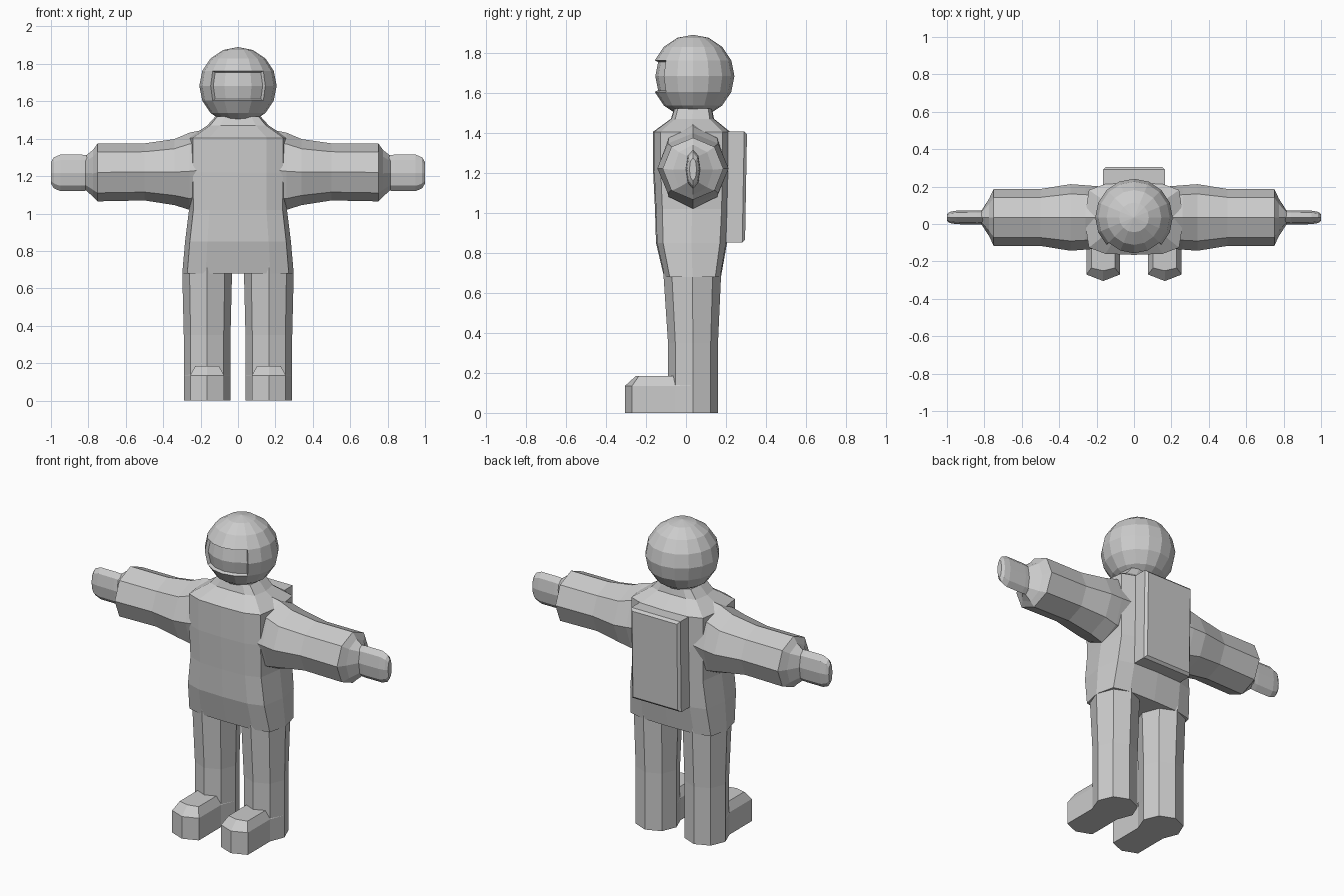
import bpy, bmesh
from math import sin, cos, pi, atan2
from mathutils import Vector

if "Cube" in bpy.data.objects:
    bpy.data.objects.remove(bpy.data.objects["Cube"])

CY = 0.035  # depth of the figure's centre line


def finish(bm, name, mirror=False):
    bmesh.ops.recalc_face_normals(bm, faces=bm.faces)
    me = bpy.data.meshes.new(name)
    bm.to_mesh(me)
    bm.free()
    ob = bpy.data.objects.new(name, me)
    bpy.context.collection.objects.link(ob)
    if mirror:
        ob.modifiers.new("Mirror", 'MIRROR')
    return ob


def loft(name, rings, mirror=False):
    """Skin a list of equal-length point rings and cap both ends."""
    bm = bmesh.new()
    vs = [[bm.verts.new(p) for p in r] for r in rings]
    n = len(vs[0])
    for a, b in zip(vs, vs[1:]):
        for i in range(n):
            bm.faces.new((a[i], a[(i + 1) % n], b[(i + 1) % n], b[i]))
    bm.faces.new(vs[0])
    bm.faces.new(vs[-1])
    return finish(bm, name, mirror)


OCT = [(cos(i * pi / 4), sin(i * pi / 4)) for i in range(8)]


def leg_ring(z, hx, yf, yb, cx=0.165):
    c, h = (yf + yb) / 2, (yb - yf) / 2
    return [(cx + hx * u, c + h * v, z) for u, v in OCT]


def arm_ring(x, hy, z0, z1):
    c, h = (z0 + z1) / 2, (z1 - z0) / 2
    return [(x, CY + hy * u, c + h * v) for u, v in OCT]


# Torso: boxy rounded section, from hips to collar
HALF = [(0, -1), (0.58, -0.97), (0.91, -0.8), (1, 0), (0.91, 0.8), (0.58, 0.97), (0, 1)]
SECTION = HALF + [(-u, v) for u, v in HALF[-2:0:-1]]


def torso_ring(z, hx, yf, yb):
    c, h = (yf + yb) / 2, (yb - yf) / 2
    return [(hx * u, c + h * v, z) for u, v in SECTION]


loft("torso", [torso_ring(*r) for r in (
    (0.68, 0.298, -0.11, 0.175), (0.85, 0.283, -0.15, 0.205),
    (1.02, 0.262, -0.155, 0.215), (1.22, 0.265, -0.165, 0.22),
    (1.405, 0.265, -0.165, 0.22), (1.47, 0.165, -0.075, 0.14),
    (1.52, 0.12, -0.06, 0.13))])

# Legs
loft("leg", [leg_ring(*r) for r in (
    (0, 0.125, -0.09, 0.16), (0.35, 0.125, -0.09, 0.16),
    (0.68, 0.133, -0.112, 0.175), (0.8, 0.12, -0.12, 0.18))], mirror=True)


# Boots: leg section with the front half drawn forward
def boot_ring(z, w, toe, corner):
    pts = [(w, CY), (0.72 * w, -0.055), (0.72 * w, corner), (0, toe),
           (-0.72 * w, corner), (-0.72 * w, -0.055), (-w, CY)]
    return [(0.165 + x, y, z) for x, y in pts]


loft("boot", [boot_ring(0, 0.125, -0.305, -0.27), boot_ring(0.135, 0.125, -0.305, -0.27),
              boot_ring(0.185, 0.088, -0.25, -0.235)], mirror=True)

# Arms with puffy shoulder and tapered cuff
loft("arm", [arm_ring(*r) for r in (
    (0.17, 0.165, 1.02, 1.45), (0.26, 0.172, 1.02, 1.432),
    (0.34, 0.178, 1.045, 1.398), (0.5, 0.152, 1.07, 1.375),
    (0.75, 0.152, 1.065, 1.375), (0.775, 0.1, 1.09, 1.34),
    (0.82, 0.03, 1.13, 1.305))], mirror=True)

# Mitten hands
loft("hand", [arm_ring(*r) for r in (
    (0.78, 0.036, 1.125, 1.31), (0.84, 0.038, 1.12, 1.315),
    (0.95, 0.036, 1.12, 1.315), (0.985, 0.03, 1.135, 1.3),
    (1.0, 0.018, 1.16, 1.275))], mirror=True)

# Helmet with recessed visor
bm = bmesh.new()
bmesh.ops.create_uvsphere(bm, u_segments=16, v_segments=8, radius=0.207)
visor = [f for f in bm.faces
         if abs(f.calc_center_median().z) < 0.08
         and abs(atan2(f.calc_center_median().x, -f.calc_center_median().y)) < pi / 4]
bmesh.ops.inset_region(bm, faces=visor, thickness=0.005, depth=-0.018, use_even_offset=True)
bmesh.ops.translate(bm, verts=bm.verts, vec=Vector((0, CY, 1.683)))
finish(bm, "helmet")

# Backpack: slab with bevelled rear face, leaning slightly
bm = bmesh.new()
bmesh.ops.create_cube(bm, size=1)
for v in bm.verts:
    v.co = Vector((v.co.x * 0.33, 0.24 + v.co.y * 0.12 + v.co.z * 0.01, 1.128 + v.co.z * 0.555))
rear = [e for e in bm.edges if all(v.co.y > 0.25 for v in e.verts)]
bmesh.ops.bevel(bm, geom=rear, offset=0.014, segments=1, affect='EDGES')
finish(bm, "backpack")
